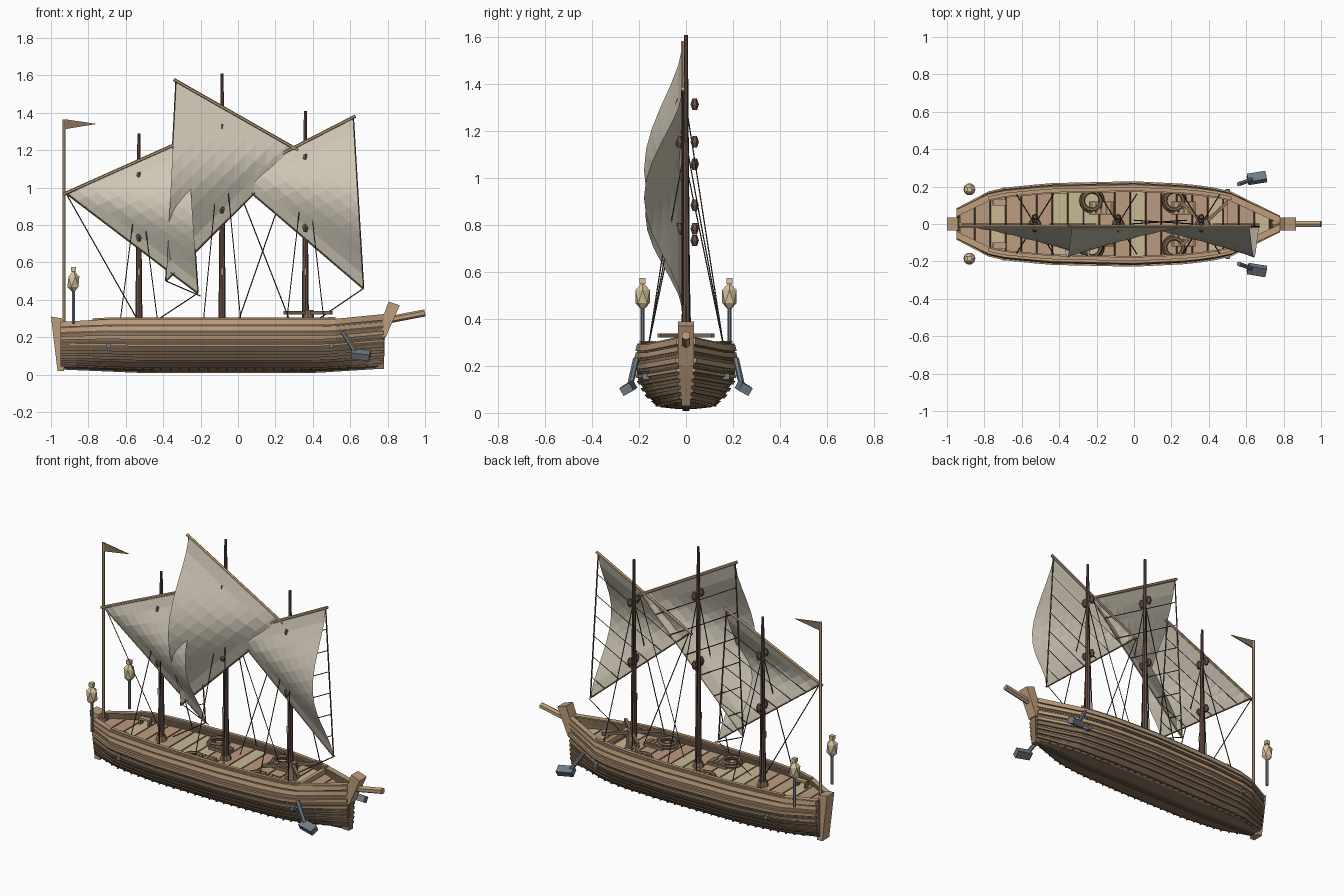
import bpy, bmesh, math, random
from mathutils import Vector, Matrix

random.seed(4)
if "Cube" in bpy.data.objects:
    bpy.data.objects.remove(bpy.data.objects["Cube"])


def material(name, r, g, b):
    m = bpy.data.materials.new(name)
    m.use_nodes = True
    m.diffuse_color = (r, g, b, 1)
    m.node_tree.nodes["Principled BSDF"].inputs["Base Color"].default_value = (r, g, b, 1)
    return m


HULL = material("hull brown", .25, .17, .105)
SEAM = material("dark hull brown", .15, .1, .065)
TAN = material("tan timber", .51, .345, .205)
DARK = material("dark mast wood", .135, .08, .062)
ROPE = material("dark rope", .08, .058, .043)
SAIL = material("sail cloth", .62, .57, .465)
METAL = material("blue grey iron", .165, .2, .235)
CREAM = material("lantern cream", .68, .55, .34)
PALE = material("pale deck", .58, .49, .29)
PINK = material("rosy deck", .5, .325, .21)


def finish(name, bm, mat):
    bmesh.ops.recalc_face_normals(bm, faces=bm.faces)
    me = bpy.data.meshes.new(name)
    bm.to_mesh(me)
    bm.free()
    me.materials.append(mat)
    ob = bpy.data.objects.new(name, me)
    bpy.context.collection.objects.link(ob)
    return ob


def rods(name, mat, segments, r1, r2=None, n=6):
    bm = bmesh.new()
    for a, b in segments:
        a, b = Vector(a), Vector(b)
        d = b - a
        mtx = Matrix.Translation((a + b) / 2) @ d.to_track_quat('Z', 'Y').to_matrix().to_4x4()
        bmesh.ops.create_cone(bm, cap_ends=True, segments=n, radius1=r1,
                              radius2=r1 if r2 is None else r2, depth=d.length, matrix=mtx)
    return finish(name, bm, mat)


def boxes(name, mat, centres, size, rot=0, axis='Z'):
    bm = bmesh.new()
    for c in centres:
        mtx = Matrix.Translation(c) @ Matrix.Rotation(rot, 4, axis) @ Matrix.Diagonal((*size, 1))
        bmesh.ops.create_cube(bm, size=1, matrix=mtx)
    return finish(name, bm, mat)


def loft(name, mat, strips, closed=True):
    """Skin each strip of equal-length rings and cap its ends."""
    bm = bmesh.new()
    for rings in strips:
        vs = [[bm.verts.new(p) for p in ring] for ring in rings]
        n = len(vs[0])
        for a, b in zip(vs, vs[1:]):
            for i in range(n if closed else n - 1):
                k = (i + 1) % n
                bm.faces.new((a[i], a[k], b[k], b[i]))
        bm.faces.new(vs[0])
        bm.faces.new(vs[-1])
    return finish(name, bm, mat)


def slab(name, mat, outline, half):
    return loft(name, mat, [[[(x, y, z) for x, z in outline] for y in (-half, half)]])


def table(t, pts):
    if t <= pts[0][0]:
        return pts[0][1]
    for (a, va), (b, vb) in zip(pts, pts[1:]):
        if t <= b:
            return va + (vb - va) * (t - a) / (b - a)
    return pts[-1][1]


# Hull shape
BEAM = [(-.95, .07), (-.75, .175), (-.45, .205), (0, .215), (.3, .2), (.5, .17), (.78, .03)]
SHEER = [(-.95, .27), (-.7, .283), (.5, .283), (.78, .31)]
FLOOR = [(-.95, .035), (-.5, .016), (.4, .016), (.78, .04)]
SECTION = [(0, .15), (.03, .5), (.2, .76), (.45, .93), (.7, 1), (.85, .98), (1, .92)]
STATIONS = [-.95 + 1.73 * i / 20 for i in range(21)]


def level(x, f):
    lo = table(x, FLOOR)
    return lo + f * (table(x, SHEER) - lo)


def width(x, f):
    return table(x, BEAM) * table(f, SECTION)


rings = []
for x in STATIONS:
    side = [(x, width(x, f), level(x, f)) for f, w in SECTION]
    rings.append([(px, -py, pz) for px, py, pz in reversed(side)] + side)
hull = loft("hull", HULL, [rings], closed=False)
mod = hull.modifiers.new("thickness", 'SOLIDIFY')
mod.thickness = .008


def band(name, mat, f0, f1, out, inset=.004, start=-1, end=1):
    strips = []
    for s in (-1, 1):
        strips.append([[(x, s * (width(x, f) + o), level(x, f))
                        for f, o in ((f0, -inset), (f0, out), (f1, out), (f1, -inset))]
                       for x in STATIONS if start < x < end])
    return loft(name, mat, strips)


# Wales, dark seams and lapped planks along both sides
band("sheer_wale", TAN, .93, 1.03, .012)
band("upper_wale", TAN, .82, .9, .008)
band("middle_wale", TAN, .64, .72, .014)
band("lower_wale", TAN, .5, .55, .011)
for i, (f0, f1) in enumerate(((.905, .93), (.775, .82), (.56, .6), (.45, .49))):
    band("seam_%d" % i, SEAM, f0, f1, .003)
for i, f in enumerate((.07, .17, .28, .39)):
    band("lower_plank_%d" % i, HULL, f, f + .06, .01)
band("rail_cap", TAN, 1.02, 1.05, .008, .026)
band("rail_shadow_strip", DARK, 1.04, 1.065, -.004, .018, -.85, .6)
band("top_rail", TAN, 1.06, 1.085, .0, .02, -.85, .6)

# Frame ends along the bilge
bilge = [(-.86 + .05 * i, s) for i in range(32) for s in (-1, 1)]
boxes("frame_ends", DARK, [(x, s * (width(x, .07) + .002), level(x, .07)) for x, s in bilge],
      (.007, .014, .016))
loft("keel", SEAM, [[[(x, y, table(x, FLOOR) + z) for y, z in
                      ((-.014, -.008), (.014, -.008), (.014, .01), (-.014, .01))]
                     for x in STATIONS]])

# Stem, stern post and bowsprit
slab("stem", HULL, [(.74, .03), (.78, .03), (.785, .2), (.82, .29), (.76, .29), (.74, .2)], .02)
slab("stem_head", TAN, [(.775, .2), (.79, .2), (.865, .37), (.805, .39), (.765, .28)], .034)
slab("stern_post", TAN, [(-1, .31), (-.94, .3), (-.93, .02), (-.965, .02)], .035)
rods("bowsprit", TAN, [((.74, 0, .28), (1, 0, .33))], .019)

# Deck of crosswise planks with dark beams in the gaps
DECK = .24
step = .083
for i in range(20):
    x0 = -.93 + i * step
    x1 = x0 + step - .008
    ring = [[(x, s * (table(x, BEAM) * .97 - .006), z) for s, z in
             ((-1, DECK - .012), (1, DECK - .012), (1, DECK), (-1, DECK))] for x in (x0, x1)]
    loft("deck_plank_%d" % i, random.choice((PALE, PINK, PINK, TAN)), [ring])
rods("deck_beams", DARK, [((x, -w, DECK - .01), (x, w, DECK - .01)) for x, w in
     [(-.934 + i * step, table(-.934 + i * step, BEAM) * .94) for i in range(1, 21)]], .008, n=4)

# Deck fittings
for x in (-.225, .215):
    boxes("hatch_frame", HULL, [(x + .05, s * .085, DECK + .008) for s in (-1, 1)], (.13, .07, .02))
    boxes("hatch_slats", TAN, [(x + .01 + .027 * k, s * .085, DECK + .02)
                               for k in range(4) for s in (-1, 1)], (.014, .06, .008))
    for s in (-1, 1):
        for k, r in enumerate((.058, .048)):
            bpy.ops.mesh.primitive_torus_add(location=(x, s * .125, DECK + .012 + .016 * k),
                                             major_radius=r, minor_radius=.01,
                                             major_segments=16, minor_segments=6)
            bpy.context.object.name = "rope_coil"
            bpy.context.object.data.materials.append(HULL)
rods("capstan_drum", HULL, [((.375, 0, DECK), (.375, 0, .345))], .035, .028, 8)
for a in (-.75, .75):
    boxes("capstan_bar", HULL, [(.375, 0, .33)], (.34, .018, .018), a)
boxes("stern_bench", TAN, [(-.72, s * .115, .275) for s in (-1, 1)], (.07, .03, .012))
boxes("stern_bench_legs", HULL, [(-.72 + d, s * .115, .255) for s in (-1, 1) for d in (-.03, .03)],
      (.012, .03, .035))
boxes("bow_beam", TAN, [(.49, 0, .262)], (.022, .3, .03))
boxes("side_plates", METAL, [(x, s * (width(x, .55) + .008), .155) for x in (-.69, .5)
                             for s in (-1, 1)], (.024, .03, .024))

# Anchors
for s in (-1, 1):
    rods("anchor_shank", METAL, [((.56, s * .213, .23), (.635, s * .24, .11))], .013)
    fluke = boxes("anchor_fluke", METAL, [(0, 0, 0)], (.1, .05, .038))
    fluke.location = (.657, s * .246, .106)
    fluke.rotation_euler = (s * -.5, .12, s * .16)

# Stern lanterns
for s in (-1, 1):
    x, y = -.88, s * .185
    rods("lantern_post", METAL, [((x, y, .27), (x, y, .45))], .009)
    bm = bmesh.new()
    bmesh.ops.create_icosphere(bm, subdivisions=1, radius=1, matrix=Matrix.Translation(
        (x, y, .496)) @ Matrix.Diagonal((.036, .036, .062, 1)))
    finish("lantern_body", bm, CREAM)
    boxes("lantern_cap", CREAM, [(x, y, .562)], (.026, .026, .024))

# Flag
rods("flagpole", TAN, [((-.93, 0, .27), (-.93, 0, 1.365))], .009)
slab("pennant", HULL, [(-.925, 1.365), (-.755, 1.34), (-.925, 1.312)], .003)


def sail(name, tack, peak, clew, depth, n=12):
    t, p, c = [Vector((x, -.014, z)) for x, z in (tack, peak, clew)]
    bm = bmesh.new()
    rows = []
    for i in range(n + 1):
        row = []
        for j in range(n + 1 - i):
            bc, bp = i / n, j / n
            reach = bc + bp
            v = t * (1 - reach) + p * bp + c * bc
            if reach > 0:
                v.y -= depth * abs(math.sin(math.pi * bc / reach)) ** 1.6 * reach ** 1.3
            row.append(bm.verts.new(v))
        rows.append(row)
    for a, b in zip(rows, rows[1:]):
        for j in range(len(b)):
            bm.faces.new((a[j], a[j + 1], b[j]))
            if j + 1 < len(b):
                bm.faces.new((a[j + 1], b[j + 1], b[j]))
    finish(name + "_sail", bm, SAIL)
    # Spar, edge lines and cross lines behind the cloth
    e = (p - t).normalized() * .015
    rods(name + "_yard", TAN, [(t - e, p + e)], .009)
    rods(name + "_foot_spar", HULL, [(t, c)], .005, n=4)
    rods(name + "_leech_line", ROPE, [(p, c)], .005, n=4)
    rods(name + "_cross_lines", ROPE, [(p.lerp(c, k / 7), t.lerp(c, k / 7)) for k in range(1, 7)],
         .0025, n=4)


sail("mizzen", (-.92, .97), (-.27, 1.26), (-.215, .435), .16)
sail("main", (.32, 1.2), (-.33, 1.57), (-.385, .5), .165)
sail("fore", (-.02, 1.05), (.615, 1.375), (.67, .46), .165)

# Masts, shrouds and pulley blocks: position, top, block heights
for name, x, top, blocks in (("mizzen", -.53, 1.29, (1.06, .735)),
                             ("main", -.085, 1.61, (1.315, .885)),
                             ("fore", .36, 1.41, (1.155, .785))):
    rods(name + "_mast", DARK, [((x, 0, .2), (x, 0, top))], .02, .008, 8)
    rods(name + "_mast_foot", HULL, [((x, 0, DECK), (x, 0, DECK + .03))], .034, .026, 8)
    boxes(name + "_cleat", TAN, [(x, -.018, .55)], (.014, .014, .04))
    rods(name + "_shrouds", ROPE, [((x, 0, blocks[0]), (x + d, s * .16, .285))
                                   for s in (-1, 1) for d in (-.1, .1)], .003, n=4)
    for z in blocks:
        rods(name + "_block_lower", DARK, [((x, y, z - .024), (x, y, z)) for y in (-.028, .037)],
             .01, .018)
        rods(name + "_block_upper", DARK, [((x, y, z), (x, y, z + .024)) for y in (-.028, .037)],
             .018, .01)

# Running ropes from sail corners to the deck
rods("running_ropes", ROPE, [
    ((-.92, 0, .97), (-.53, 0, .28)), ((-.215, 0, .435), (-.45, 0, .28)),
    ((-.385, 0, .5), (-.2, 0, .42)), ((.67, 0, .46), (.42, 0, .29)),
    ((-.02, 0, 1.05), (.28, .02, .28)), ((.32, 0, 1.2), (0, .02, .28))], .003, n=4)
